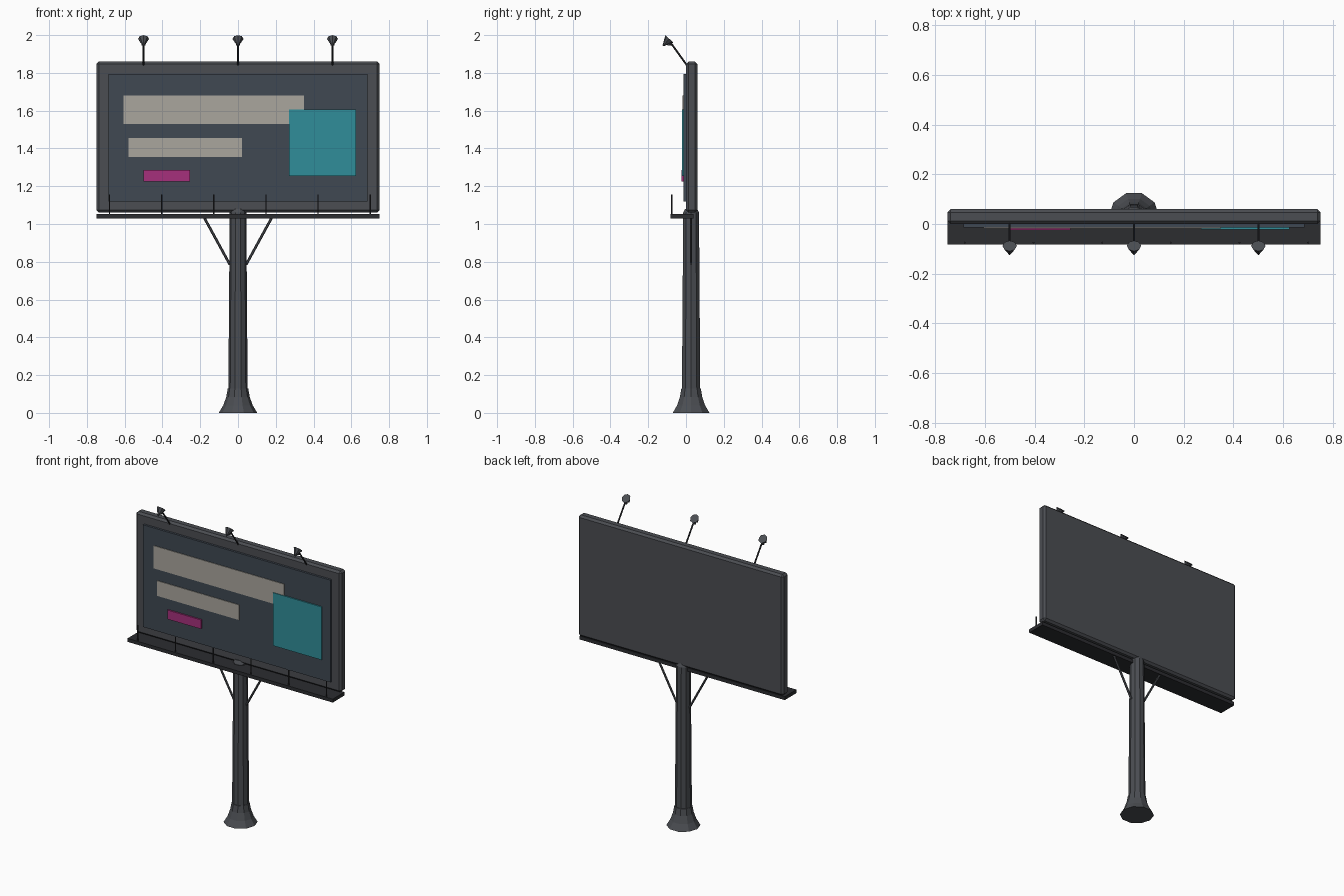
import bpy, bmesh, math
from mathutils import Vector

if "Cube" in bpy.data.objects:
    bpy.data.objects.remove(bpy.data.objects["Cube"])


def material(name, r, g, b):
    m = bpy.data.materials.new(name)
    m.diffuse_color = (r, g, b, 1)
    m.use_nodes = True
    m.node_tree.nodes["Principled BSDF"].inputs["Base Color"].default_value = m.diffuse_color
    return m


STEEL = material("dark_steel", 0.07, 0.075, 0.085)
BLACK = material("black_steel", 0.025, 0.026, 0.03)
SCREEN = material("screen", 0.05, 0.065, 0.085)
CREAM = material("cream", 0.4, 0.38, 0.34)
TEAL = material("teal", 0.03, 0.27, 0.32)
PINK = material("pink", 0.38, 0.03, 0.2)


def finish(name, bm, mat):
    bmesh.ops.recalc_face_normals(bm, faces=bm.faces)
    me = bpy.data.meshes.new(name)
    bm.to_mesh(me)
    bm.free()
    me.materials.append(mat)
    ob = bpy.data.objects.new(name, me)
    bpy.context.collection.objects.link(ob)
    return ob


def box(name, x, y, z, mat, bevel=0):
    bm = bmesh.new()
    bmesh.ops.create_cube(bm, size=1)
    for v in bm.verts:
        v.co = [(a + b) / 2 + c * (b - a) for (a, b), c in zip((x, y, z), v.co)]
    ob = finish(name, bm, mat)
    if bevel:
        mod = ob.modifiers.new("bevel", 'BEVEL')
        mod.width, mod.segments = bevel, 1
    return ob


def rod(name, p, q, r1, r2, mat, sides=6):
    # tapered cylinder or cone running from p to q
    p, q = Vector(p), Vector(q)
    bm = bmesh.new()
    bmesh.ops.create_cone(bm, cap_ends=True, segments=sides, radius1=r1,
                          radius2=r2, depth=(q - p).length)
    rot = (q - p).to_track_quat('Z', 'Y')
    for v in bm.verts:
        v.co = rot @ v.co + (p + q) / 2
    return finish(name, bm, mat)


def lathe(name, profile, y, sides, mat):
    bm = bmesh.new()
    rings = [[bm.verts.new((r * math.cos(i * math.tau / sides),
                            y + r * math.sin(i * math.tau / sides), z))
              for i in range(sides)] for r, z in profile]
    for a, b in zip(rings, rings[1:]):
        for i in range(sides):
            j = (i + 1) % sides
            bm.faces.new((a[i], a[j], b[j], b[i]))
    bm.faces.new(rings[0])
    bm.faces.new(rings[-1])
    return finish(name, bm, mat)


# pole and flared foot
PY = 0.027
lathe("flared_foot", [(0.102, 0), (0.078, 0.04), (0.062, 0.085), (0.054, 0.13)], PY, 10, STEEL)
lathe("pole", [(0.051, 0.12), (0.044, 1.06), (0.034, 1.08)], PY, 10, STEEL)

# cabinet, screen and printed blocks
box("cabinet", (-0.75, 0.75), (0, 0.06), (1.06, 1.86), STEEL, 0.013)
box("screen_panel", (-0.685, 0.685), (-0.014, 0.01), (1.12, 1.795), SCREEN)
for name, x, z, front, mat in (
        ("headline_block", (-0.605, 0.35), (1.53, 1.68), -0.018, CREAM),
        ("subline_block", (-0.58, 0.02), (1.355, 1.455), -0.018, CREAM),
        ("button_block", (-0.5, -0.255), (1.225, 1.285), -0.024, PINK),
        ("picture_block", (0.27, 0.625), (1.255, 1.605), -0.022, TEAL)):
    box(name, x, (front, -0.012), z, mat)

# catwalk with upright posts
box("catwalk", (-0.75, 0.75), (-0.082, 0.04), (1.03, 1.053), BLACK)
for i in range(6):
    x = -0.68 + i * 0.276
    rod("catwalk_post", (x, -0.075, 1.05), (x, -0.075, 1.155), 0.004, 0.004, BLACK)

# diagonal braces
for s in (-1, 1):
    rod("brace", (s * 0.043, PY, 0.785), (s * 0.185, PY, 1.045), 0.007, 0.007, STEEL)

# lamps on arms
for x in (-0.5, 0, 0.5):
    rod("lamp_arm", (x, 0.005, 1.84), (x, -0.09, 1.972), 0.005, 0.005, BLACK)
    rod("lamp_head", (x, -0.088, 1.98), (x, -0.122, 1.943), 0.029, 0.003, STEEL, 8)
    rod("lamp_joint", (x, -0.088, 1.944), (x, -0.088, 1.968), 0.01, 0.01, STEEL, 8)
